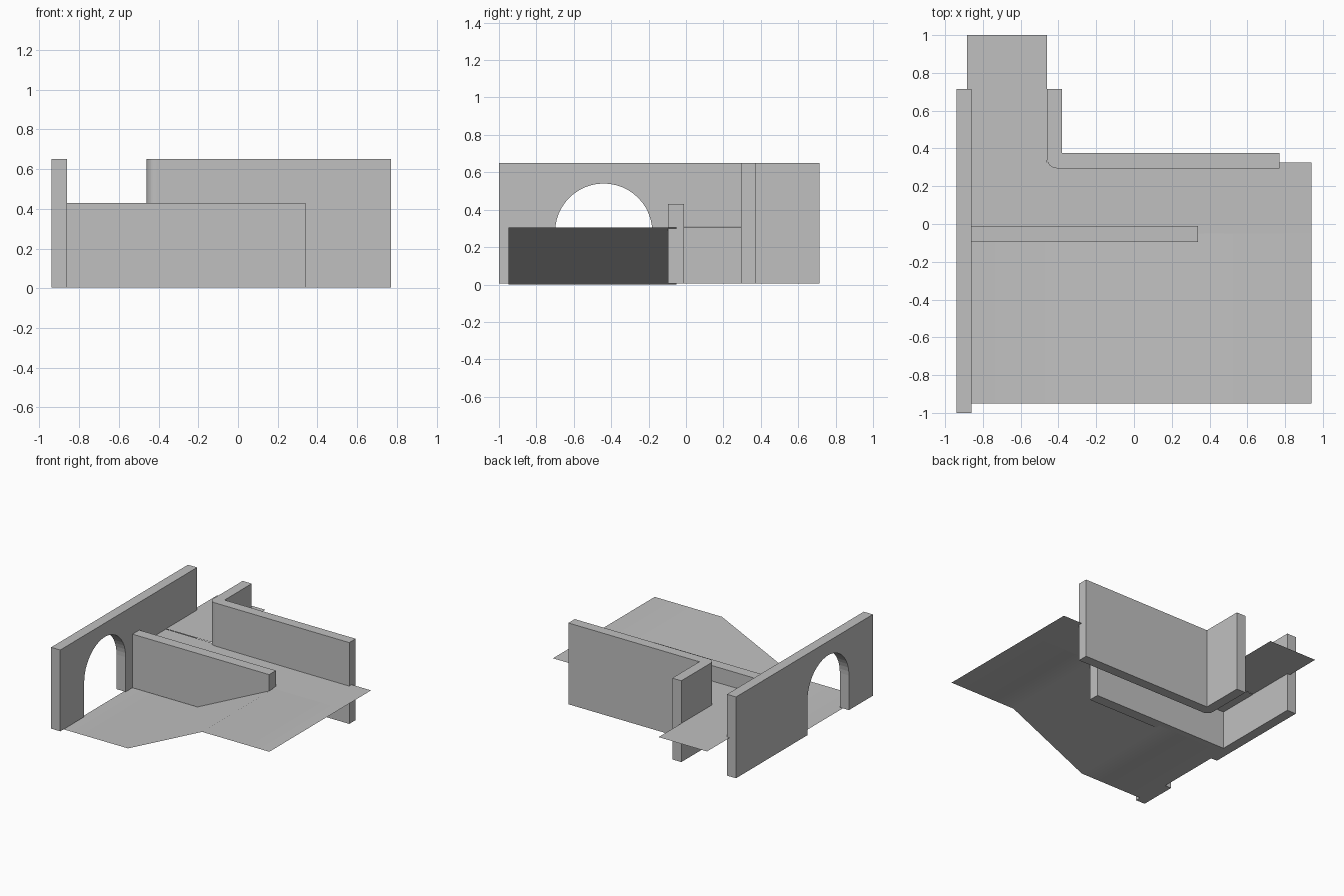
import bpy, bmesh, math

cube = bpy.data.objects.get("Cube")
if cube:
    bpy.data.objects.remove(cube, do_unlink=True)

# Single plain grey
grey = bpy.data.materials.new("plain_grey")
grey.use_nodes = True
colour = (0.53, 0.53, 0.53, 1)
grey.diffuse_color = colour
grey.node_tree.nodes["Principled BSDF"].inputs["Base Color"].default_value = colour

BASE, TOP = 0.005, 0.65      # wall foot and wall top
LEVEL = 0.305                # raised floor height


def finish(name, bm, smooth=False):
    mesh = bpy.data.meshes.new(name)
    bm.normal_update()
    bm.to_mesh(mesh)
    bm.free()
    mesh.materials.append(grey)
    obj = bpy.data.objects.new(name, mesh)
    bpy.context.collection.objects.link(obj)
    for poly in mesh.polygons:
        poly.use_smooth = smooth
    return obj


def prism(name, outline, offset):
    """Solid made by sweeping a closed outline along an offset."""
    bm = bmesh.new()
    face = bm.faces.new([bm.verts.new(p) for p in outline])
    swept = bmesh.ops.extrude_face_region(bm, geom=[face])
    moved = [v for v in swept["geom"] if isinstance(v, bmesh.types.BMVert)]
    bmesh.ops.translate(bm, verts=moved, vec=offset)
    bmesh.ops.recalc_face_normals(bm, faces=bm.faces)
    return finish(name, bm)


def sheet(name, profile, y0, y1):
    """Open floor sheet: an x-z profile drawn from y0 to y1."""
    bm = bmesh.new()
    rows = [[bm.verts.new((x, y, z)) for x, z in profile] for y in (y0, y1)]
    for i in range(len(profile) - 1):
        bm.faces.new((rows[0][i], rows[0][i + 1], rows[1][i + 1], rows[1][i]))
    return finish(name, bm, smooth=True)


def arc(cu, cv, radius, start, end, steps):
    angles = [math.radians(start + (end - start) * i / steps) for i in range(steps + 1)]
    return [(cu + radius * math.cos(a), cv + radius * math.sin(a)) for a in angles]


# Side wall with an arched opening reaching the floor
arch = arc(-0.44, 0.28, 0.26, 180, 0, 24)
outline = [(-1, BASE), (-0.70, BASE)] + arch + [(-0.18, BASE), (0.715, BASE),
                                               (0.715, TOP), (-1, TOP)]
prism("arched_wall", [(-0.94, y, z) for y, z in outline], (0.08, 0, 0))

# Corner wall, rounded on the corridor side
bend = arc(-0.41, 0.345, 0.05, 180, 270, 8)
outline = [(-0.46, 0.715)] + bend + [(0.77, 0.295), (0.77, 0.375),
                                     (-0.38, 0.375), (-0.38, 0.715)]
prism("corner_wall", [(x, y, BASE) for x, y in outline], (0, 0, TOP - BASE))

# Low parapet between the ramp and the corridor
outline = [(-0.86, -0.095), (0.34, -0.095), (0.34, -0.01), (-0.86, -0.01)]
prism("parapet", [(x, y, BASE) for x, y in outline], (0, 0, 0.43 - BASE))

# Floors
sheet("ramp_floor", [(-0.88, 0), (-0.30, 0), (0.35, LEVEL), (0.94, LEVEL)], -0.95, -0.05)
sheet("corridor_floor", [(-0.88, 0.31), (0.35, LEVEL), (0.94, LEVEL)], -0.05, 0.325)
sheet("passage_floor", [(-0.885, 0.312), (-0.46, 0.312)], 0.325, 1.0)
